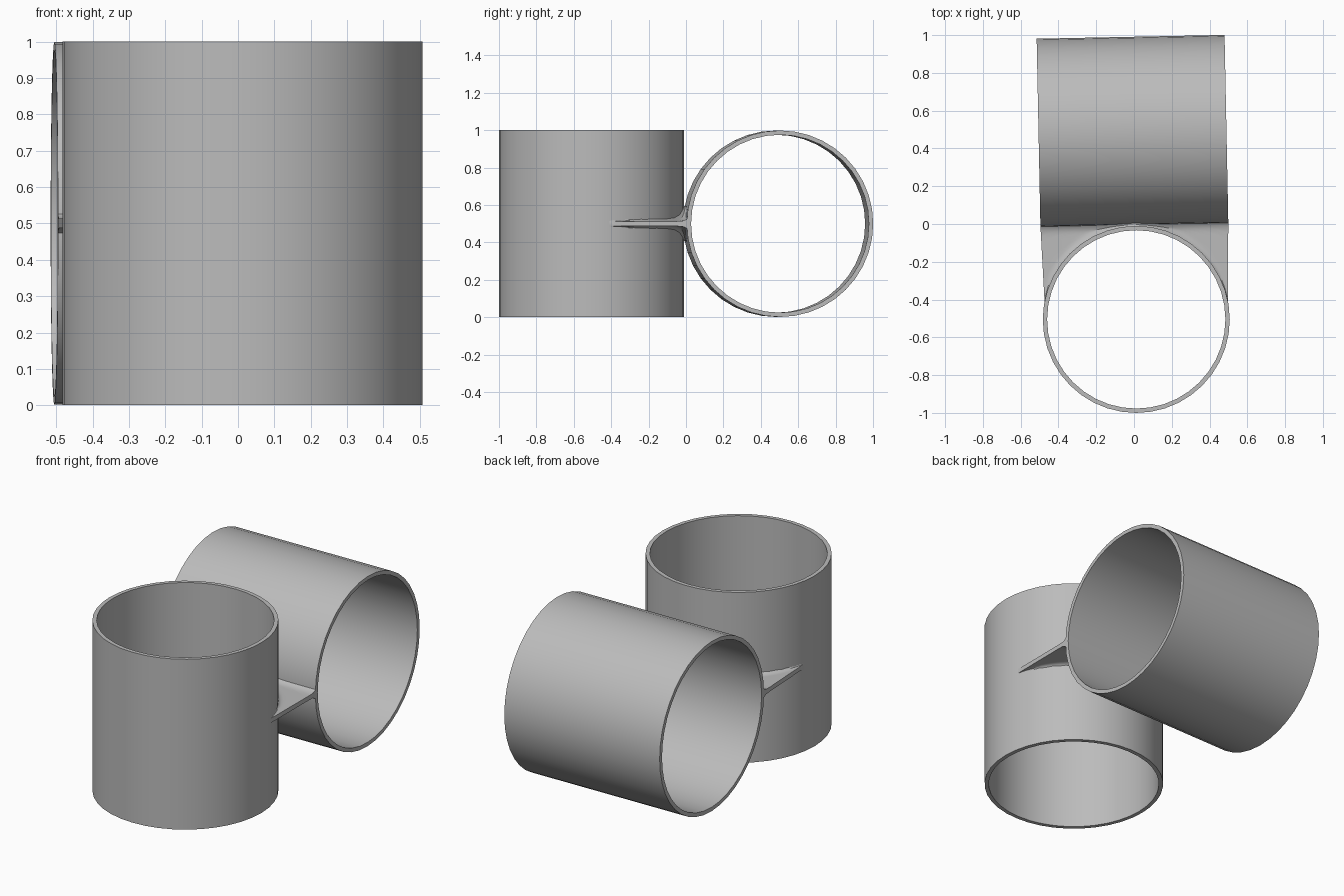
import bpy, bmesh, math
from mathutils import Matrix, Vector

cube = bpy.data.objects.get("Cube")
if cube:
    bpy.data.objects.remove(cube, do_unlink=True)

GREY = (0.5, 0.5, 0.5, 1)
grey = bpy.data.materials.new("plain grey")
grey.use_nodes = True
grey.diffuse_color = GREY
grey.node_tree.nodes["Principled BSDF"].inputs["Base Color"].default_value = GREY

SEGMENTS = 40
WALL = 0.023
TILT = math.radians(1.15)


def finish(name, bm):
    bmesh.ops.recalc_face_normals(bm, faces=bm.faces)
    mesh = bpy.data.meshes.new(name)
    bm.to_mesh(mesh)
    bm.free()
    mesh.materials.append(grey)
    obj = bpy.data.objects.new(name, mesh)
    bpy.context.collection.objects.link(obj)
    bpy.ops.object.select_all(action='DESELECT')
    obj.select_set(True)
    bpy.context.view_layer.objects.active = obj
    bpy.ops.object.shade_smooth_by_angle(angle=math.radians(30))
    return obj


def tube(name, radius, length, matrix):
    """Open pipe: a rectangular wall section swept round its axis."""
    bm = bmesh.new()
    rings = []
    for i in range(SEGMENTS):
        a = 2 * math.pi * i / SEGMENTS
        c, s = math.cos(a), math.sin(a)
        rings.append([bm.verts.new(matrix @ Vector((r * c, r * s, z)))
                      for r, z in ((radius, -length / 2), (radius, length / 2),
                                   (radius - WALL, length / 2), (radius - WALL, -length / 2))])
    for i, ring in enumerate(rings):
        nxt = rings[(i + 1) % SEGMENTS]
        for k in range(4):
            j = (k + 1) % 4
            bm.faces.new((ring[k], nxt[k], nxt[j], ring[j]))
    return finish(name, bm)


# Upright ring in front, lying ring behind
UP = Vector((0.012, -0.505, 0.5))
UP_R = 0.495
LIE = Vector((-0.008, 0.4925, 0.5))
LIE_R = 0.4985
tube("upright_ring", UP_R, 1.0, Matrix.Translation(UP))
tube("lying_ring", LIE_R, 0.995, Matrix.Translation(LIE)
     @ Matrix.Rotation(TILT, 4, 'Z') @ Matrix.Rotation(math.pi / 2, 4, 'Y'))

# Thin web joining the rings, flared where it meets each wall
axis = Vector((math.cos(TILT), math.sin(TILT), 0))
near_line = LIE + LIE_R * Vector((math.sin(TILT), -math.cos(TILT), 0))
COLS, ROWS = 48, 12
bm = bmesh.new()
columns = []
for i in range(COLS + 1):
    a = math.radians(8 + 164 * i / COLS)
    start = UP + (UP_R - 0.006) * Vector((math.cos(a), math.sin(a), 0))
    end = near_line + axis * (0.4975 * math.cos(a) / math.cos(math.radians(8)))
    gap = max(end.y - start.y, 0)
    column = []
    for j in range(ROWS + 1):
        t = 0.5 - 0.5 * math.cos(math.pi * j / ROWS)
        edge = min(t, 1 - t) * gap
        half = 0.013 + 0.017 * max(0, 1 - edge / 0.04) ** 2 + 0.1 * math.exp(-gap / 0.025)
        p = start.lerp(end, t)
        p.y += t * (0.006 + half * half / (2 * LIE_R))
        column.append([bm.verts.new(p + Vector((0, 0, h))) for h in (half, -half)])
    columns.append(column)
for i in range(COLS):
    for j in range(ROWS):
        quad = (columns[i][j], columns[i + 1][j], columns[i + 1][j + 1], columns[i][j + 1])
        for side in (0, 1):
            bm.faces.new([v[side] for v in quad])
for col in (columns[0], columns[-1]):
    for j in range(ROWS):
        bm.faces.new((col[j][0], col[j + 1][0], col[j + 1][1], col[j][1]))
for row in (0, ROWS):
    for i in range(COLS):
        p, q = columns[i][row], columns[i + 1][row]
        bm.faces.new((p[0], q[0], q[1], p[1]))
finish("joining_web", bm)
